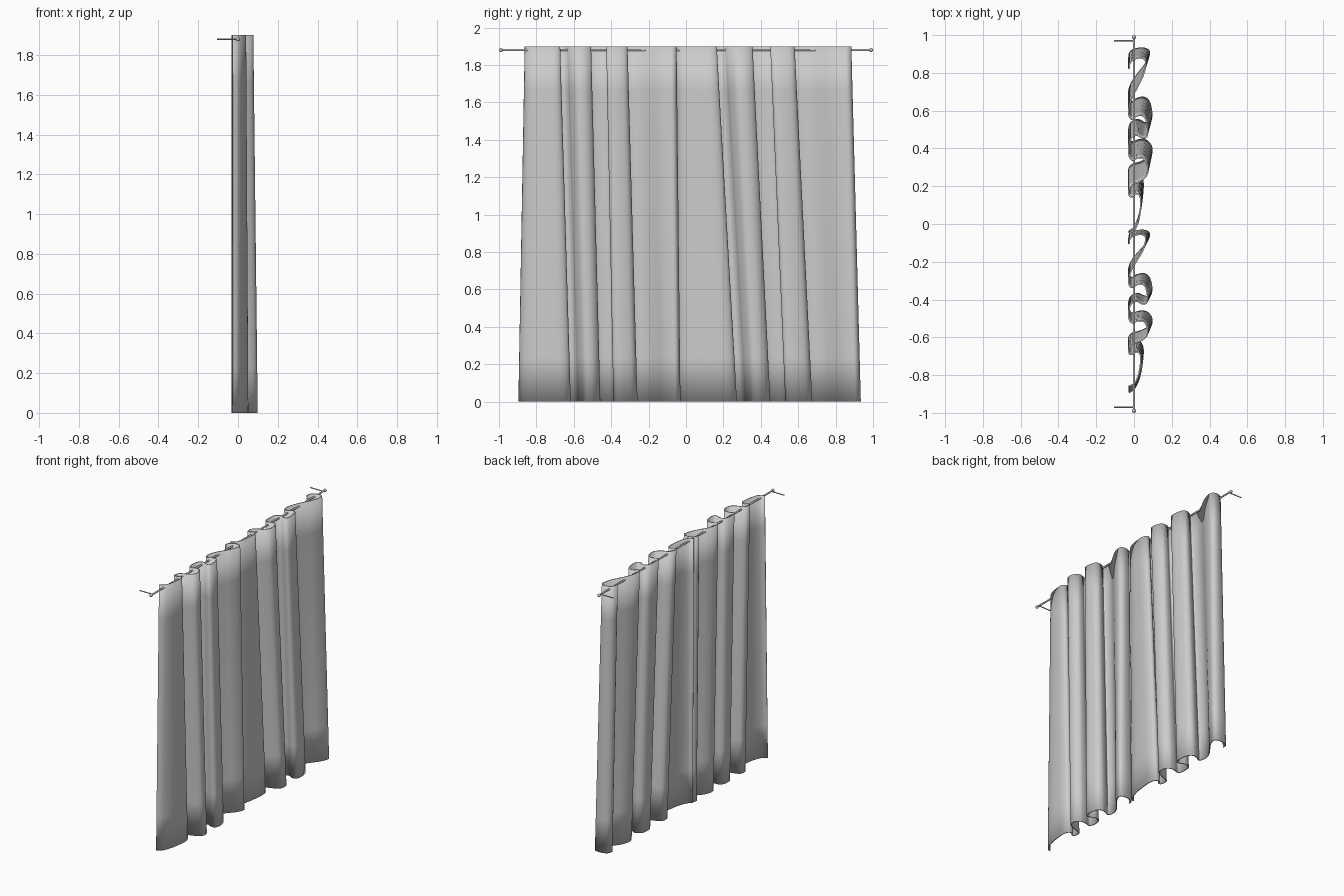
import bpy, bmesh, math
from mathutils import Vector

cube = bpy.data.objects.get("Cube")
if cube:
    bpy.data.objects.remove(cube)


def make_material(name, colour):
    mat = bpy.data.materials.new(name)
    mat.use_nodes = True
    mat.diffuse_color = colour
    mat.node_tree.nodes["Principled BSDF"].inputs["Base Color"].default_value = colour
    return mat


GREY = make_material("light grey", (0.6, 0.6, 0.6, 1))
HEIGHT, ROD_Z, ROWS, STEPS = 1.9, 1.88, 8, 6

# Pleat path of one panel at its upper hem: (x, y)
PLEATS = [(-.027, .82), (-.022, .85), (0, .872), (.035, .88), (.058, .868), (.062, .84),
          (.045, .78), (.015, .72), (-.01, .67), (-.026, .62), (-.026, .575),
          (-.012, .555), (.012, .57), (.04, .576), (.062, .555), (.072, .5),
          (.066, .462), (.045, .455), (.015, .47), (-.015, .455), (-.027, .415),
          (-.025, .36), (-.008, .338), (.02, .35), (.05, .347), (.071, .31),
          (.068, .26), (.03, .225), (-.005, .21), (-.026, .185), (-.024, .15),
          (-.008, .145), (.01, .16), (.028, .153), (.037, .12), (.03, .05),
          (.018, 0), (0, -.035), (-.027, -.05)]

# How far the lower hem drifts sideways, by y of the upper hem
DRIFT = [(-.05, .01), (.165, .11), (.355, .095), (.45, .08), (.58, .095), (.885, .05)]


def drift(y):
    for (a, da), (b, db) in zip(DRIFT, DRIFT[1:]):
        if y <= b:
            return da + (db - da) * (y - a) / (b - a)
    return DRIFT[-1][1]


def smooth_path(points):
    """Catmull-Rom curve through the points."""
    pts = [Vector(p) for p in points]
    pts = [2 * pts[0] - pts[1]] + pts + [2 * pts[-1] - pts[-2]]
    out = []
    for a, b, c, d in zip(pts, pts[1:], pts[2:], pts[3:]):
        for i in range(STEPS):
            t = i / STEPS
            out.append(b + (c - a) * t / 2 + (a - b * 2.5 + c * 2 - d / 2) * t ** 2
                       + (b * 1.5 - a / 2 - c * 1.5 + d / 2) * t ** 3)
    return out + [pts[-2]]


def finish(bm, name, angle):
    mesh = bpy.data.meshes.new(name)
    bm.to_mesh(mesh)
    bm.free()
    mesh.materials.append(GREY)
    obj = bpy.data.objects.new(name, mesh)
    bpy.context.collection.objects.link(obj)
    bpy.ops.object.select_all(action="DESELECT")
    obj.select_set(True)
    bpy.context.view_layer.objects.active = obj
    bpy.ops.object.shade_smooth_by_angle(angle=math.radians(angle))
    return obj


def curtain(name, top_start, top_scale, low_start, low_scale):
    """Ruled cloth between the upper and lower pleat paths."""
    upper = smooth_path([(x, top_start + (y - .885) * top_scale) for x, y in PLEATS])
    lower = smooth_path([(x * 1.3 if x > 0 else x,
                          low_start + (y + drift(y) - .935) * low_scale) for x, y in PLEATS])
    bm = bmesh.new()
    rows = []
    for r in range(ROWS + 1):
        t = r / ROWS
        rows.append([bm.verts.new((*a.lerp(b, t), HEIGHT * (1 - t)))
                     for a, b in zip(upper, lower)])
    for r, s in zip(rows, rows[1:]):
        for i in range(len(r) - 1):
            bm.faces.new((r[i], r[i + 1], s[i + 1], s[i]))
    bmesh.ops.recalc_face_normals(bm, faces=bm.faces)
    obj = finish(bm, name, 60)
    mod = obj.modifiers.new("cloth thickness", "SOLIDIFY")
    mod.thickness, mod.offset = .008, 0


def bar(name, start, end, radius):
    start, end = Vector(start), Vector(end)
    axis = end - start
    bm = bmesh.new()
    bmesh.ops.create_cone(bm, cap_ends=True, segments=16, radius1=radius,
                          radius2=radius, depth=axis.length)
    turn = Vector((0, 0, 1)).rotation_difference(axis).to_matrix()
    bmesh.ops.rotate(bm, verts=bm.verts, matrix=turn)
    bmesh.ops.translate(bm, verts=bm.verts, vec=(start + end) / 2)
    finish(bm, name, 40)


# Two cloth panels
curtain("left_curtain", .885, 1, .935, 1)
curtain("right_curtain", -.05, .865, -.03, .885)

# Rod with ball ends and wall brackets
bar("curtain_rod", (0, -.985, ROD_Z), (0, .985, ROD_Z), .006)
for label, side in (("front", -1), ("back", 1)):
    bar(label + "_bracket", (0, side * .97, ROD_Z), (-.105, side * .97, ROD_Z), .0035)
    bm = bmesh.new()
    bmesh.ops.create_uvsphere(bm, u_segments=16, v_segments=10, radius=.011)
    bmesh.ops.translate(bm, verts=bm.verts, vec=(0, side * .989, ROD_Z))
    finish(bm, label + "_finial", 60)
